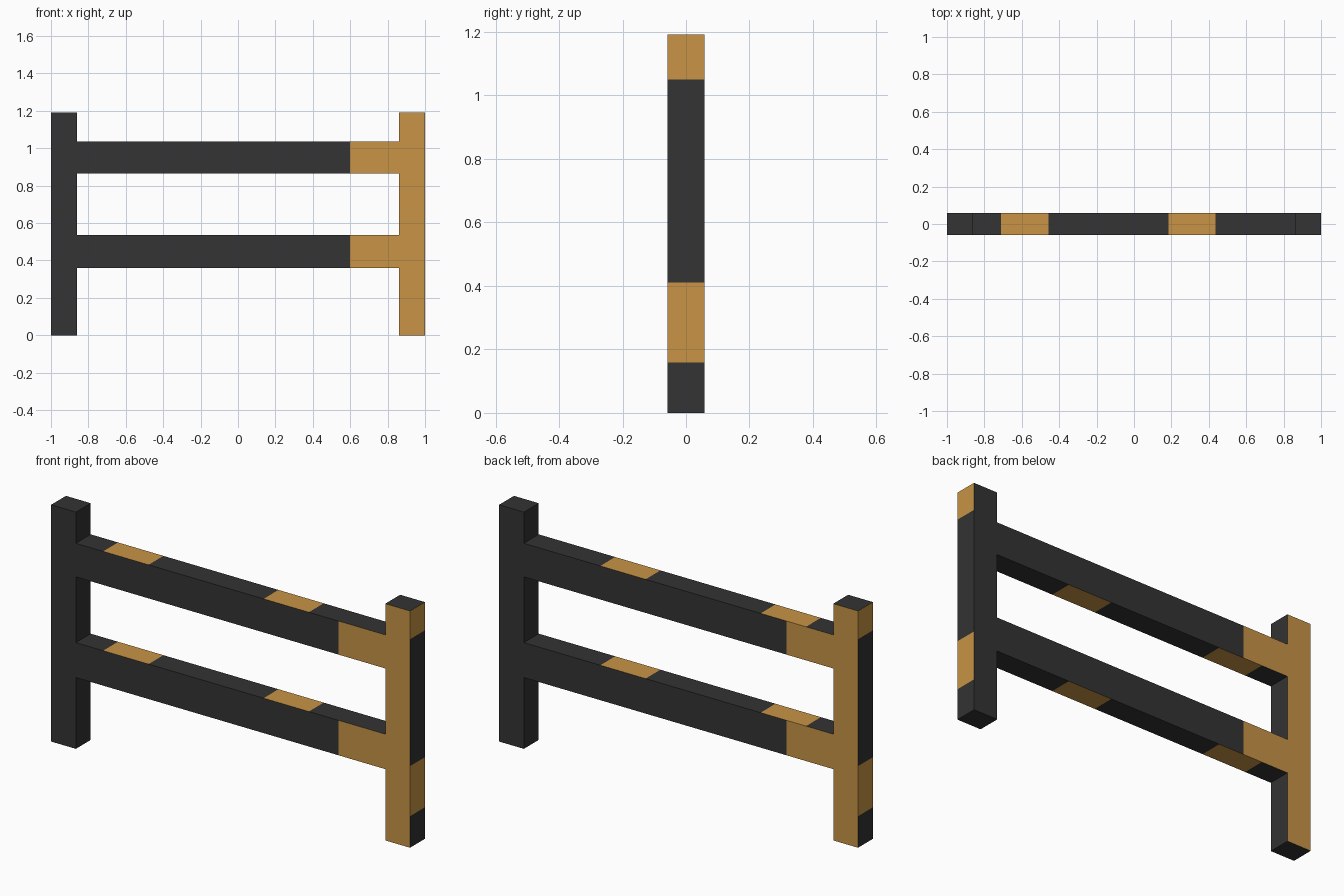
import bpy, bmesh
from mathutils import Vector

if "Cube" in bpy.data.objects:
    bpy.data.objects.remove(bpy.data.objects["Cube"])

HALF_Y = 0.059                                  # half depth of all timber
HEIGHT = 1.192
POST_IN = 0.862                                 # inner face of the posts
RAILS = {"lower_rail": (0.359, 0.535), "upper_rail": (0.866, 1.035)}
X_BANDS = [(-0.71, -0.457), (0.184, 0.436)]     # stripes on rail tops and undersides
Z_BANDS = [(0.159, 0.411), (1.05, HEIGHT)]      # stripes on outer post sides
END_X = 0.6                                     # painted end of front and back


def material(name, rgb):
    m = bpy.data.materials.new(name)
    m.diffuse_color = (*rgb, 1)
    m.use_nodes = True
    m.node_tree.nodes["Principled BSDF"].inputs["Base Color"].default_value = m.diffuse_color
    return m


MATS = [material("charcoal", (0.033, 0.033, 0.033)),
        material("golden_orange", (0.578, 0.296, 0.061))]


def inside(v, bands):
    return any(a < v < b for a, b in bands)


def is_gold(n, c):
    if abs(n.y) > 0.5:                          # front: right end, back: left end
        return c.x * -n.y > END_X
    if abs(n.x) > 0.5:                          # outer post sides only
        return abs(c.x) > 0.99 and n.x * c.x > 0 and inside(c.z, Z_BANDS)
    return abs(c.x) < POST_IN and inside(c.x, X_BANDS)


def timber(name, x0, x1, z0, z1, cuts, hidden):
    """Box cut at (axis, position) planes, without the faces buried in joints."""
    bm = bmesh.new()
    bmesh.ops.create_cube(bm, size=1)
    for v in bm.verts:
        v.co = Vector(((x0 + x1) / 2 + v.co.x * (x1 - x0),
                       v.co.y * 2 * HALF_Y,
                       (z0 + z1) / 2 + v.co.z * (z1 - z0)))
    for axis, pos in cuts:
        no = Vector((0, 0, 0))
        no[axis] = 1
        bmesh.ops.bisect_plane(bm, geom=bm.verts[:] + bm.edges[:] + bm.faces[:],
                               plane_co=no * pos, plane_no=no)
    bm.normal_update()
    buried = [f for f in bm.faces if hidden(f.normal, f.calc_center_median())]
    bmesh.ops.delete(bm, geom=buried, context='FACES')
    for f in bm.faces:
        f.material_index = int(is_gold(f.normal, f.calc_center_median()))
    me = bpy.data.meshes.new(name)
    bm.to_mesh(me)
    bm.free()
    for m in MATS:
        me.materials.append(m)
    bpy.context.collection.objects.link(bpy.data.objects.new(name, me))


# Posts, open where the rails join
z_cuts = [(2, z) for band in list(RAILS.values()) + Z_BANDS for z in band if z < HEIGHT]
for name, x0, x1 in (("left_post", -1, -POST_IN), ("right_post", POST_IN, 1)):
    timber(name, x0, x1, 0, HEIGHT, z_cuts,
           lambda n, c: n.x * c.x < -0.1 and inside(c.z, RAILS.values()))

# Rails between the posts, open at both ends
x_cuts = [(0, x) for band in X_BANDS for x in band] + [(0, -END_X), (0, END_X)]
for name, (z0, z1) in RAILS.items():
    timber(name, -POST_IN, POST_IN, z0, z1, x_cuts, lambda n, c: abs(n.x) > 0.5)
